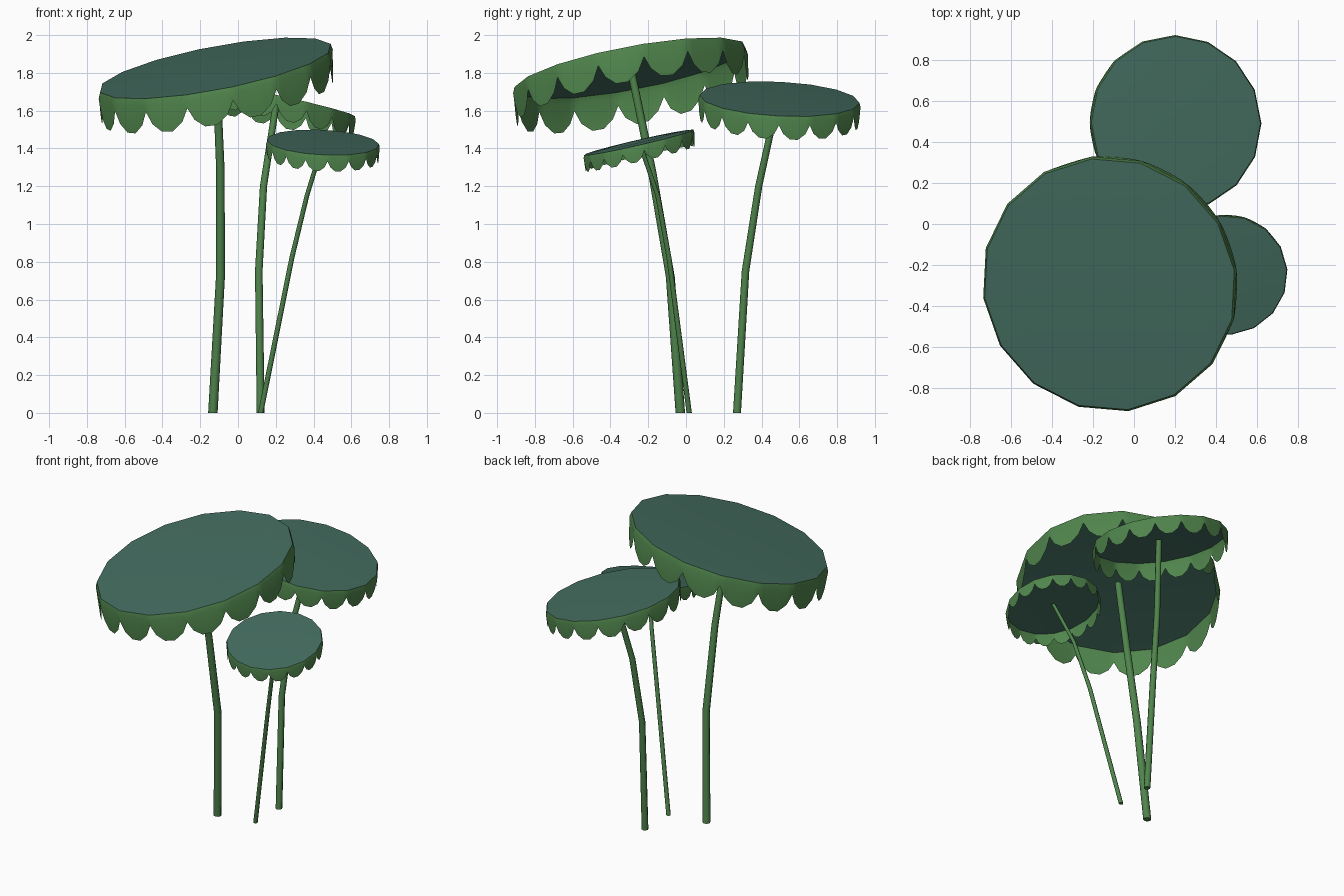
import bpy, bmesh, math
from mathutils import Vector

if "Cube" in bpy.data.objects:
    bpy.data.objects.remove(bpy.data.objects["Cube"])


def material(name, rgb):
    m = bpy.data.materials.new(name)
    m.diffuse_color = (*rgb, 1)
    m.use_nodes = True
    m.node_tree.nodes["Principled BSDF"].inputs["Base Color"].default_value = m.diffuse_color
    return m


TEAL = material("dark_teal_green", (0.057, 0.150, 0.115))
GREEN = material("leaf_green", (0.080, 0.235, 0.073))
SIDES = 16


def finish(bm, name, mats):
    me = bpy.data.meshes.new(name)
    bm.to_mesh(me)
    bm.free()
    for m in mats:
        me.materials.append(m)
    ob = bpy.data.objects.new(name, me)
    bpy.context.collection.objects.link(ob)
    bpy.ops.object.select_all(action='DESELECT')
    ob.select_set(True)
    bpy.context.view_layer.objects.active = ob
    bpy.ops.object.shade_smooth_by_angle(angle=math.radians(50))
    return ob


def cap(name, centre, radius, slope, phase):
    """Thin tilted disc with a scalloped skirt, one lobe per side."""
    bm = bmesh.new()
    c = Vector(centre)
    n = Vector((-slope[0], -slope[1], 1)).normalized()
    down = (Vector((0, 0, -1)) * 0.65 - n * 0.35).normalized()
    rot = Vector((0, 0, 1)).rotation_difference(n)

    def rim(i, k, frac=1.0):
        # k runs 0..1 along the straight side after corner i
        a, b = (math.radians(phase) + math.tau * (i + j) / SIDES for j in (0, 1))
        p = Vector((math.cos(a), math.sin(a), 0)).lerp(
            Vector((math.cos(b), math.sin(b), 0)), k)
        return rot @ (p * radius * frac)

    # disc: centre, inner ring, rim
    mid = bm.verts.new(c + n * radius * 0.02)
    inner = [bm.verts.new(c + n * radius * 0.017 + rim(i, 0, 0.55)) for i in range(SIDES)]
    lobe = [(0.0, 0.11), (0.14, 0.215), (0.36, 0.285), (0.62, 0.29), (0.86, 0.22)]
    top, bend, low = [], [], []
    for i in range(SIDES):
        for k, depth in lobe:
            top.append(bm.verts.new(c + rim(i, k, 0.985)))
            bend.append(bm.verts.new(c + rim(i, k, 1.0) + down * radius * 0.05))
            low.append(bm.verts.new(c + rim(i, k, 0.995) + down * radius * depth))
    m = len(lobe)
    for i in range(SIDES):
        j = (i + 1) % SIDES
        bm.faces.new((mid, inner[i], inner[j]))
        edge = [top[(i * m + k) % len(top)] for k in range(m + 1)]
        bm.faces.new([inner[i]] + edge + [inner[j]])
    # skirt with rounded upper edge
    for i in range(len(top)):
        j = (i + 1) % len(top)
        for a, b in ((top, bend), (bend, low)):
            bm.faces.new((a[i], b[i], b[j], a[j])).material_index = 1
    finish(bm, name, (TEAL, GREEN))


def stem(name, path, r0, r1, sides=8):
    """Tapered tube through the path points."""
    bm = bmesh.new()
    rings = []
    for s, p in enumerate(path):
        r = r0 + (r1 - r0) * s / (len(path) - 1)
        rings.append([bm.verts.new((p[0] + r * math.cos(math.tau * k / sides),
                                    p[1] + r * math.sin(math.tau * k / sides), p[2]))
                      for k in range(sides)])
    for a, b in zip(rings, rings[1:]):
        for k in range(sides):
            q = (k + 1) % sides
            bm.faces.new((a[k], a[q], b[q], b[k]))
    bm.faces.new(rings[0][::-1])
    bm.faces.new(rings[-1])
    finish(bm, name, (GREEN,))


# large plant
cap("large_cap", (-0.12, -0.295, 1.825), 0.637, (0.19, 0.19), 7.3)
stem("large_stem", [(-0.133, -0.03, 0), (-0.093, -0.083, 0.72), (-0.093, -0.18, 1.28),
                    (-0.115, -0.29, 1.81)], 0.025, 0.021)

# medium plant
cap("medium_cap", (0.205, 0.495, 1.662), 0.43, (-0.22, -0.05), 0)
stem("medium_stem", [(0.12, 0.27, 0), (0.11, 0.315, 0.75), (0.135, 0.385, 1.2),
                     (0.205, 0.485, 1.655)], 0.021, 0.018)

# small plant
cap("small_cap", (0.45, -0.25, 1.432), 0.302, (-0.05, 0.23), 5)
stem("small_stem", [(0.12, 0.017, 0), (0.285, -0.09, 0.82), (0.365, -0.15, 1.15),
                    (0.45, -0.245, 1.427)], 0.014, 0.012)
